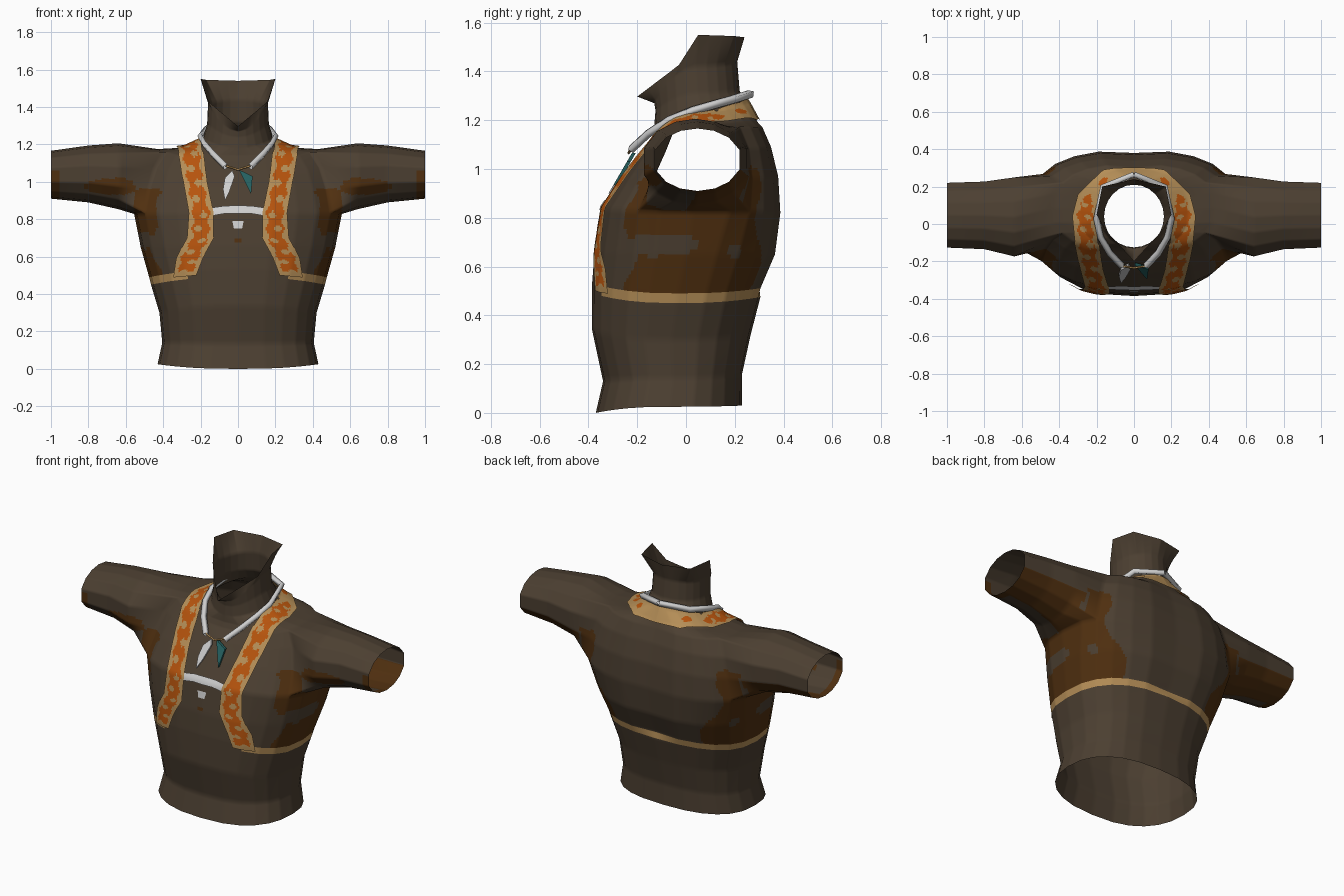
import bpy, bmesh, math
from mathutils import Vector
from mathutils.bvhtree import BVHTree

if "Cube" in bpy.data.objects:
    bpy.data.objects.remove(bpy.data.objects["Cube"])

# Materials
def mat(name, rgb):
    m = bpy.data.materials.new(name)
    m.diffuse_color = (*rgb, 1)
    m.use_nodes = True
    m.node_tree.nodes["Principled BSDF"].inputs["Base Color"].default_value = m.diffuse_color
    return m

BODY = mat("dark taupe", (0.072, 0.050, 0.031))
BROWN = mat("dark brown", (0.080, 0.029, 0.005))
TAN = mat("tan", (0.46, 0.27, 0.095))
ORANGE = mat("orange", (0.47, 0.088, 0.004))
WHITE = mat("off white", (0.62, 0.62, 0.62))
TEAL = mat("teal", (0.018, 0.115, 0.115))

def finish(bm, name, mats, smooth=True):
    for f in bm.faces:
        f.smooth = smooth
    me = bpy.data.meshes.new(name)
    bm.to_mesh(me)
    ob = bpy.data.objects.new(name, me)
    bpy.context.collection.objects.link(ob)
    for m in mats:
        me.materials.append(m)
    return ob

# Torso levels: half width, front y, back y, z at front / side / back
LEVELS = [
    (.430, -.370, .230, .000, .025, .030), (.405, -.340, .230, .130, .140, .160),
    (.420, -.385, .265, .340, .300, .320), (.465, -.385, .305, .490, .450, .475),
    (.475, -.385, .315, .530, .490, .513), (.520, -.375, .375, .660, .650, .650),
    (.555, -.345, .395, .840, .828, .820), (.530, -.260, .385, .970, .960, .970),
    (.490, -.190, .355, 1.06, 1.08, 1.09), (.430, -.148, .320, 1.11, 1.175, 1.17),
    (.290, -.135, .285, 1.14, 1.183, 1.21), (.190, -.130, .255, 1.18, 1.228, 1.265),
    (.165, -.125, .220, 1.24, 1.31, 1.32), (.160, -.130, .210, 1.27, 1.42, 1.44)]
# Jaw line opening, front to back: column fraction, then point
JAW = [(0, (0, -.20, 1.297)), (.33, (.155, -.03, 1.425)), (.5, (.20, .05, 1.55)),
       (.75, (.17, .20, 1.545)), (1, (0, .24, 1.54))]
N = 12                      # columns from front to back on one side
ROWS = len(LEVELS) + 1
HOLE_R, HOLE_C = (6, 9), (4, 8)
STRIPE = 3
# Arm rings: x, y centre, z centre, y radius, z radius
ARM = [(.64, .038, 1.030, .222, .176), (.80, .046, 1.042, .190, .152),
       (1.0, .047, 1.038, .182, .128)]
ARM_ANG = [225, 247, 270, 293, 315, 342, 18, 45, 68, 90, 112, 135, 162, 198]

def level_point(r, k, sx):
    if r == ROWS - 1:
        u = k / N
        for (a, p), (b, q) in zip(JAW, JAW[1:]):
            if u <= b:
                c = Vector(p).lerp(Vector(q), (u - a) / (b - a))
                return sx * c.x, c.y, c.z
    w, yf, yb, zf, zs, zb = LEVELS[r]
    t = math.pi * (k / N - .5)
    c, s = max(math.cos(t), 0), math.sin(t)
    e = 1 if r > 10 else (.64 if s > 0 else .73) if 6 <= r <= 8 else .8
    y = (yf + yb) / 2 + (yb - yf) / 2 * math.copysign(abs(s) ** e, s)
    if k == N and 4 <= r <= 9:
        y -= .015           # spine groove
    z = zs + ((zf if s < 0 else zb) - zs) * s * s
    x = 0 if k in (0, N) else w * c ** (1 if r > 10 else .8)
    return sx * x, y, z

# Body shell: torso, neck and sleeves, all ends open
bm = bmesh.new()
for sx in (1, -1):
    g = [[bm.verts.new(level_point(r, k, sx)) for k in range(N + 1)] for r in range(ROWS)]
    for r in range(ROWS - 1):
        for k in range(N):
            if HOLE_R[0] <= r < HOLE_R[1] and HOLE_C[0] <= k < HOLE_C[1]:
                continue
            f = bm.faces.new((g[r][k], g[r][k + 1], g[r + 1][k + 1], g[r + 1][k])[::sx])
            if r == STRIPE and k >= 2:
                f.material_index = 2
    loop = ([g[6][k] for k in range(4, 9)] + [g[7][8], g[8][8]]
            + [g[9][k] for k in range(8, 3, -1)] + [g[8][4], g[7][4]])
    for x, yc, zc, ry, rz in ARM:
        ring = [bm.verts.new((sx * x, yc + ry * math.cos(math.radians(a)),
                              zc + rz * math.sin(math.radians(a)))) for a in ARM_ANG]
        for i in range(14):
            j = (i + 1) % 14
            bm.faces.new((loop[i], loop[j], ring[j], ring[i])[::sx])
        loop = ring
bmesh.ops.remove_doubles(bm, verts=[v for v in bm.verts if abs(v.co.x) < 1e-4], dist=1e-4)
bmesh.ops.subdivide_edges(bm, edges=bm.edges[:], cuts=8, use_grid_fill=True)
bm.normal_update()

def in_oval(a, b, ca, cb, ra, rb):
    return ((a - ca) / ra) ** 2 + ((b - cb) / rb) ** 2 < 1

def is_brown(c, n):
    x, y, z = abs(c.x), c.y, c.z
    wob = .02 * math.sin(22 * z) + .015 * math.sin(31 * y)
    if x > .555:            # sleeve undersides
        if n.y < 0 and in_oval(x, z, .67, .975, .15, .045):
            return True
        return (n.z < -.3 and y > .01 + wob) or (x > .965 and z < 1.06 and y < .1)
    if in_oval(y, z, -.10, .695, .15, .04 + wob / 2) or in_oval(y, z, .2, .66, .026, .032):
        return False
    return x > .3 and .47 < z < (1.0 if y > .1 else .93) + wob and -.22 + wob < y < .29 + wob

for f in bm.faces:
    if f.material_index == 0 and is_brown(f.calc_center_median(), f.normal):
        f.material_index = 1
tree = BVHTree.FromBMesh(bm)
finish(bm, "body", [BODY, BROWN, TAN])
bm.free()

# Thin sheet laid on the body between two edge lines
def ribbon(name, rows, nu, nv, mats, rule=lambda u, v: 0, sides=(1,), lift=.012):
    b = bmesh.new()
    total = (len(rows) - 1) * nv
    for sx in sides:
        grid = []
        for j in range(total + 1):
            i = min(j // nv, len(rows) - 2)
            t = j / nv - i
            p = Vector(rows[i][0]).lerp(Vector(rows[i + 1][0]), t)
            q = Vector(rows[i][1]).lerp(Vector(rows[i + 1][1]), t)
            line = []
            for k in range(nu + 1):
                s = p.lerp(q, k / nu)
                s.x *= sx
                hit, nor, *_ = tree.find_nearest(s)
                line.append((b.verts.new(hit + nor * lift), nor))
            grid.append(line)
        for j in range(total):
            for k in range(nu):
                f = b.faces.new([grid[j][k][0], grid[j][k + 1][0],
                                 grid[j + 1][k + 1][0], grid[j + 1][k][0]])
                f.normal_update()
                if f.normal.dot(grid[j][k][1]) < 0:
                    f.normal_flip()
                f.material_index = rule((k + .5) / nu, (j + .5) / total)
    finish(b, name, mats)
    b.free()

# Patterned straps running up the chest and round the neck
def strap_rule(u, v):
    if v > .74:
        return 1 if in_oval(u, v, .45, .86, .2, .02) or in_oval(u, v, .5, .76, .22, .03) else 0
    edge = .2 + .05 * math.sin(v * 90)
    if u < edge or u > 1 - edge or v < .03:
        return 0
    phase = (v * 17) % 1
    side = .4 if int(v * 17) % 2 else .6
    return 0 if in_oval(u, phase, side, .5, .14, .24) else 1

STRAP = [((.225, -.38, .50), (.335, -.30, .49)), ((.19, -.385, .59), (.32, -.31, .59)),
         ((.13, -.38, .70), (.27, -.34, .70)), ((.13, -.345, .83), (.26, -.32, .83)),
         ((.165, -.24, 1.0), (.29, -.22, .99)), ((.18, -.10, 1.13), (.31, -.09, 1.12)),
         ((.19, .02, 1.22), (.33, .04, 1.19)), ((.20, .13, 1.25), (.30, .16, 1.20)),
         ((.12, .23, 1.28), (.16, .29, 1.20)), ((0, .25, 1.29), (0, .30, 1.20))]
ribbon("straps", STRAP, 16, 16, [TAN, ORANGE], strap_rule, (1, -1))

# Chest marks
ribbon("chest_bar", [((-.14, -.34, .865), (-.14, -.36, .82)), ((-.07, -.34, .877), (-.07, -.36, .832)),
                     ((.07, -.34, .877), (.07, -.36, .832)), ((.14, -.34, .865), (.14, -.36, .82))],
       3, 4, [WHITE], lift=.009)
ribbon("chest_square", [((-.03, -.36, .79), (-.022, -.37, .75)), ((.03, -.36, .79), (.022, -.37, .75))],
       2, 2, [WHITE], lift=.006)
ribbon("chest_spot", [((-.018, -.37, .695), (-.018, -.37, .675)), ((.018, -.37, .695), (.018, -.37, .675))],
       1, 1, [BROWN], lift=.006)

# Necklace band and the thin cord at its front
def cord(name, pts, radius, m):
    cu = bpy.data.curves.new(name, 'CURVE')
    cu.dimensions = '3D'
    cu.bevel_depth, cu.bevel_resolution = radius, 0
    sp = cu.splines.new('POLY')
    sp.points.add(len(pts) - 1)
    for q, p in zip(sp.points, pts):
        q.co = (*p, 1)
    cu.materials.append(m)
    bpy.context.collection.objects.link(bpy.data.objects.new(name, cu))

half = [(.065, -.225, 1.08), (.13, -.155, 1.145), (.178, -.07, 1.20), (.20, .03, 1.24),
        (.165, .20, 1.288), (0, .265, 1.308)]
for sx in (1, -1):
    cord("necklace", [(sx * x, y, z) for x, y, z in half], .018, WHITE)
cord("pendant_cord", [(-.065, -.225, 1.085), (0, -.235, 1.065), (.065, -.225, 1.085)], .006, TAN)

# Pendants: flat pointed plates hanging in front of the chest
def pendant(name, outline, m):
    b = bmesh.new()
    f = b.faces.new([b.verts.new((x, -.225 - (1.06 - z) * .58, z)) for x, z in outline])
    ext = bmesh.ops.extrude_face_region(b, geom=[f])
    for v in ext['geom']:
        if isinstance(v, bmesh.types.BMVert):
            v.co.y += .016
    bmesh.ops.recalc_face_normals(b, faces=b.faces[:])
    finish(b, name, [m], False)
    b.free()

pendant("tooth_pendant", [(-.03, 1.06), (-.07, 1.02), (-.08, .96), (-.07, .90), (-.045, .95), (-.018, 1.03)], WHITE)
pendant("teal_pendant", [(.005, 1.065), (.07, .935), (.078, 1.03)], TEAL)
